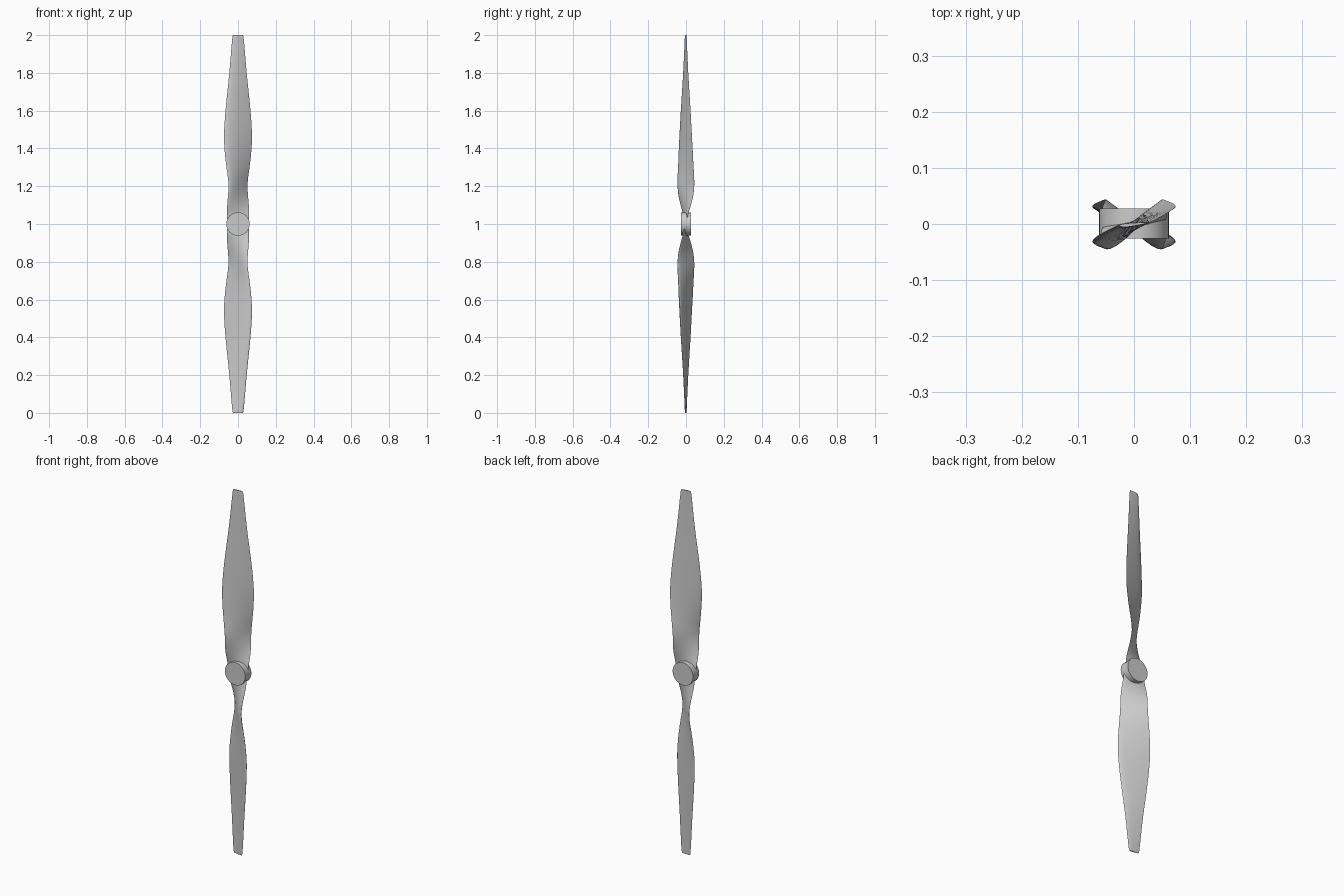
import bpy, bmesh
from math import pi, sqrt, cos, hypot, atan2
from mathutils import Matrix, Vector

if "Cube" in bpy.data.objects:
    bpy.data.objects.remove(bpy.data.objects["Cube"])

# Blade stations: radius, half width in x, half depth in y (sets chord and twist)
STATIONS = [(0.0, .055, .006), (.05, .058, .011), (.10, .057, .026), (.15, .053, .038),
            (.20, .050, .0435), (.25, .054, .043), (.30, .061, .040), (.38, .070, .036),
            (.47, .074, .031), (.60, .066, .024), (.80, .046, .012), (.985, .030, .0035),
            (1.0, .026, .0025)]
STEPS, N = 5, 16


def smooth_stations():
    """Catmull-Rom through the stations."""
    p = [Vector(s) for s in STATIONS]
    p = [2 * p[0] - p[1]] + p + [2 * p[-1] - p[-2]]
    out = []
    for i in range(1, len(p) - 2):
        a, b, c, d = p[i - 1:i + 3]
        for k in range(STEPS):
            t = k / STEPS
            m0 = (c - a) / (c - a).x * (c - b).x
            m1 = (d - b) / (d - b).x * (c - b).x
            out.append(b * (2*t**3 - 3*t*t + 1) + m0 * (t**3 - 2*t*t + t)
                       + c * (3*t*t - 2*t**3) + m1 * (t**3 - t*t))
    return out + [p[-2]]


def airfoil():
    """Unit-chord section, rounded leading edge on -x, fuller front face."""
    def thick(t):
        return 5 * .12 * (.2969*sqrt(t) - .126*t - .3516*t*t + .2843*t**3 - .1015*t**4)
    ts = [(1 - cos(pi * i / N)) / 2 for i in range(N + 1)]
    front = [(t - .5, -1.25 * thick(t)) for t in ts]
    back = [(t - .5, .7 * thick(t)) for t in ts[1:]]
    return front + back[::-1]


def finish(name, bm, angle):
    bmesh.ops.recalc_face_normals(bm, faces=bm.faces)
    mesh = bpy.data.meshes.new(name)
    bm.to_mesh(mesh)
    bm.free()
    ob = bpy.data.objects.new(name, mesh)
    bpy.context.collection.objects.link(ob)
    bpy.context.view_layer.objects.active = ob
    ob.select_set(True)
    bpy.ops.object.shade_smooth_by_angle(angle=angle)
    ob.select_set(False)
    return ob


def blade(name, turn):
    bm = bmesh.new()
    rings = []
    for r, hx, hy in smooth_stations():
        rot = Matrix.Rotation(atan2(hy, hx), 3, 'Z')
        chord = 2 * hypot(hx, hy)
        rings.append([bm.verts.new(rot @ Vector((x * chord, y * chord, 0)) + Vector((0, 0, r)))
                      for x, y in airfoil()])
    for a, b in zip(rings, rings[1:]):
        for i in range(len(a)):
            j = (i + 1) % len(a)
            bm.faces.new((a[i], a[j], b[j], b[i]))
    bm.faces.new(rings[0])
    bm.faces.new(rings[-1])
    bm.transform(Matrix.Translation((0, 0, 1)) @ Matrix.Rotation(turn, 4, 'Y'))
    return finish(name, bm, 0.7)


# Two opposed twisted blades
blade("upper_blade", 0)
blade("lower_blade", pi)

# Round hub along y
bm = bmesh.new()
bmesh.ops.create_cone(bm, cap_ends=True, segments=64, radius1=.062, radius2=.062, depth=.053,
                      matrix=Matrix.Translation((0, .001, 1)) @ Matrix.Rotation(pi / 2, 4, 'X'))
finish("hub", bm, 0.6)
